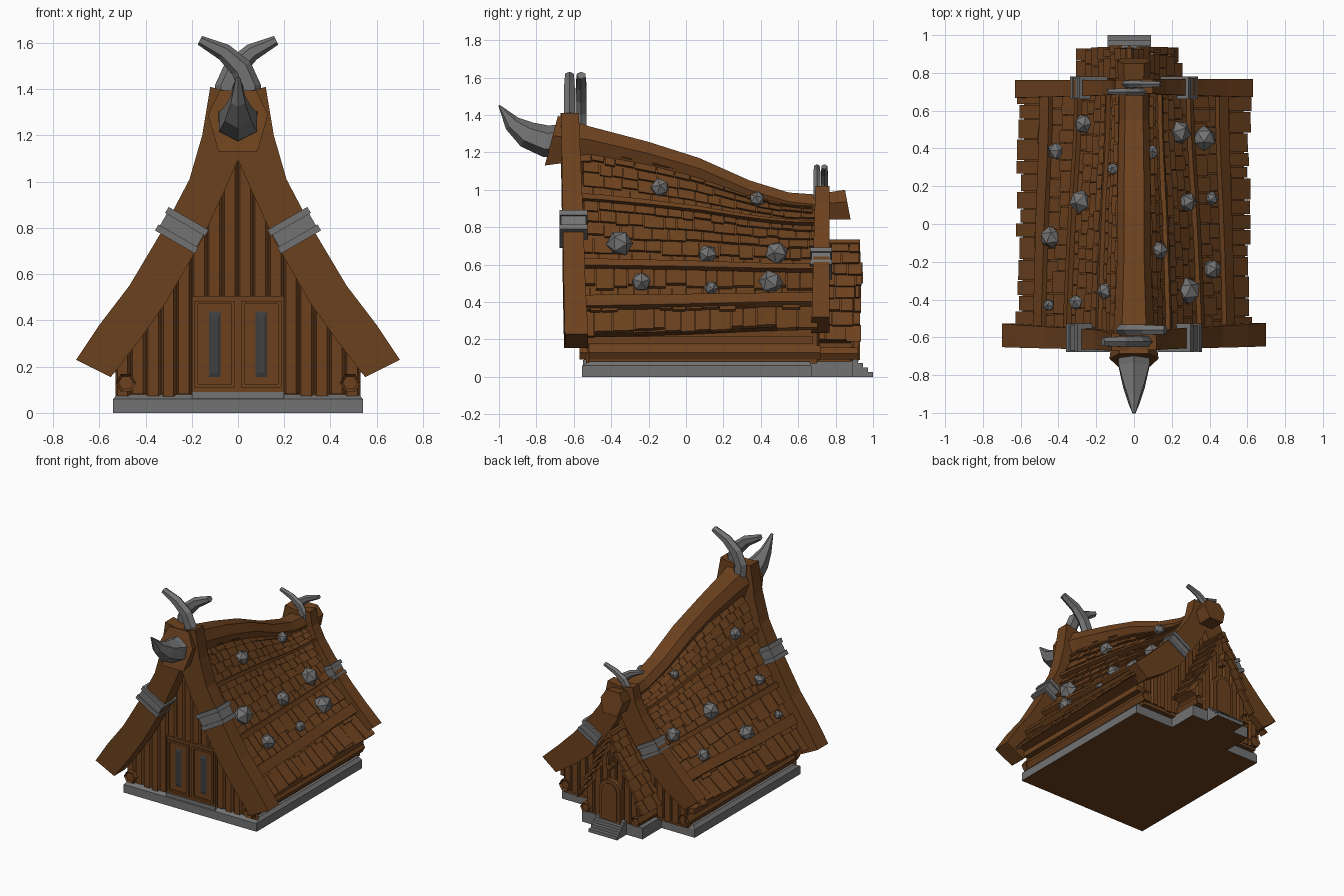
import bpy, bmesh, math, random
from mathutils import Vector

random.seed(4)
old = bpy.data.objects.get("Cube")
if old:
    bpy.data.objects.remove(old, do_unlink=True)


def material(name, colour):
    m = bpy.data.materials.new(name)
    m.use_nodes = True
    m.diffuse_color = (*colour, 1)
    m.node_tree.nodes["Principled BSDF"].inputs["Base Color"].default_value = (*colour, 1)
    return m


WOOD = material("brown_wood", (0.15, 0.053, 0.013))
STONE = material("grey_stone", (0.17, 0.17, 0.17))
IRON = material("dark_iron", (0.05, 0.05, 0.05))


# Every part is a set of lofted solids: rings of points, skinned and capped
def solids(name, parts, mat, under=None, hollow=0):
    bm = bmesh.new()
    for rings in parts:
        rows = [[bm.verts.new(p) for p in ring] for ring in rings]
        n = len(rows[0])
        for a, b in zip(rows, rows[1:]):
            for i in range(n):
                j = (i + 1) % n
                bm.faces.new((a[i], a[j], b[j], b[i]))
        caps = [bm.faces.new(rows[0][::-1]), bm.faces.new(rows[-1])]
        if hollow:
            bmesh.ops.recalc_face_normals(bm, faces=bm.faces)
            bmesh.ops.inset_individual(bm, faces=caps, thickness=hollow, depth=-hollow)
    bmesh.ops.recalc_face_normals(bm, faces=bm.faces)
    if under:
        for f in bm.faces:
            f.material_index = int(f.normal.z < -0.9)
    me = bpy.data.meshes.new(name)
    bm.to_mesh(me)
    bm.free()
    me.materials.append(mat)
    if under:
        me.materials.append(under)
    ob = bpy.data.objects.new(name, me)
    bpy.context.scene.collection.objects.link(ob)
    return ob


def prism(outline, y0, y1):
    return [[(x, y, z) for x, z in outline] for y in (y0, y1)]


def box(x0, x1, y0, y1, z0, z1):
    return prism([(x0, z0), (x1, z0), (x1, z1), (x0, z1)], y0, y1)


def tilted_box(cx, cz, hx, hz, y0, y1, angle):
    c, s = math.cos(angle), math.sin(angle)
    corners = [(-hx, -hz), (hx, -hz), (hx, hz), (-hx, hz)]
    return prism([(cx + a * c - b * s, cz + a * s + b * c) for a, b in corners], y0, y1)


def hexagon(cx, cz, r):
    return [(cx + r * math.cos(k * math.pi / 3), cz + r * math.sin(k * math.pi / 3)) for k in range(6)]


# Tapering horn: one radius across the side vector, another in the plane of the bend
def horn(path, radii, widths, side, sides=6):
    pts, side, rings = [Vector(p) for p in path], Vector(side), []
    for i, p in enumerate(pts):
        t = (pts[min(i + 1, len(pts) - 1)] - pts[max(i - 1, 0)]).normalized()
        n = t.cross(side)
        angles = [2 * math.pi * (k + 0.5) / sides for k in range(sides)]
        rings.append([p + side * widths[i] * math.cos(a) + n * radii[i] * math.sin(a) for a in angles])
    return rings


def lerp(a, b, t):
    return a + (b - a) * t


def sample(table, t):
    i = max(0, min(int(t), len(table) - 2))
    return [lerp(a, b, t - i) for a, b in zip(table[i], table[i + 1])]


# Ridge stations: top y, top z, bottom y, bottom z, half width
RIDGE = [(-.685, 1.395, -.755, 1.13, .13), (-.52, 1.34, -.52, 1.16, .105), (-.2, 1.256, -.2, 1.1, .09),
         (.07, 1.17, .07, 1.03, .09), (.34, 1.05, .34, .92, .085), (.55, .985, .55, .86, .08),
         (.69, .975, .69, .84, .08), (.85, 1.0, .88, .84, .09)]
FRONT = [(.03, 1.27), (.095, 1.12), (.155, .95), (.235, .77), (.345, .56), (.59, .23)]
BACK = [(.03, .94), (.075, .88), (.11, .81), (.178, .7), (.29, .54), (.58, .27)]
PORCH = [(0, .725), (.07, .57), (.15, .4), (.255, .2)]
PORCH_X = -.025


def main_roof(u, y):
    i = max(k for k in range(len(RIDGE) - 1) if k == 0 or RIDGE[k][0] <= y)
    a, b = RIDGE[i], RIDGE[i + 1]
    z = lerp(a[1], b[1], (y - a[0]) / (b[0] - a[0]))
    w = max(0, min(1, (1.34 - z) / .365))
    t = u * (len(FRONT) - 1)
    return Vector([lerp(p, q, w) for p, q in zip(sample(FRONT, t), sample(BACK, t))])


def porch_roof(u, y):
    return Vector(sample(PORCH, u * (len(PORCH) - 1)))


def raised(surface, u, y, h):
    d = surface(min(u + .02, 1), y) - surface(max(u - .02, 0), y)
    return surface(u, y) + Vector((-d.y, d.x)).normalized() * h


def slab(surface, side, cx, u0, u1, ys, h0, h1, thick):
    rings = []
    for y in ys:
        ring = [raised(surface, *q) for q in ((u0, y, h0), (u1, y, h1), (u1, y, h1 - thick), (u0, y, h0 - thick))]
        rings.append([(cx + side * p.x, y, p.y) for p in ring])
    return rings


def shingles(surface, side, cx, rows, y0, y1):
    parts = []
    for r in range(rows):
        y = y0 + random.uniform(-.01, .01)
        while y < y1 - .02:
            end = min(y + random.uniform(.055, .12), y1 + random.uniform(-.01, .01))
            tip = min((r + 1.1) / rows + random.uniform(-.012, .01), 1.02)
            parts.append(slab(surface, side, cx, r / rows, tip, (y, end - .005), .005,
                              random.uniform(.021, .026), .02))
            y = end
    return parts


def body(surface, cx, ys, foot, floor):
    rings = []
    for y in ys:
        half = [tuple(surface(k / 10, y)) for k in range(11)]
        half += [(foot, half[-1][1] - .02), (foot, floor)]
        rings.append([(cx + x, y, z) for x, z in half] + [(cx - x - .001, y, z) for x, z in half[::-1]])
    return rings


# Foundation, porch base and steps
solids("foundation", [
    [[(s * .54, y, z) for s, y in ((-1, -.555), (1, -.555), (1, .67), (-1, .67))] for z in (0, .06)]
    + [[(s * .52, y, .083) for s, y in ((-1, -.515), (1, -.515), (1, .66), (-1, .66))]],
    box(-.2, .2, -.55, -.5, .01, .09),
    box(-.27, .22, .66, .89, 0, .083)], STONE, under=WOOD)
solids("porch_steps", [box(-.14, .09, .87, 1 - .027 * k, 0, .025 * (k + 1)) for k in range(4)],
       STONE, under=WOOD)

# House and porch cores
stations = [lerp(-.52, .7, k / 12) for k in range(13)]
solids("house_body", [body(main_roof, 0, stations, .5, .07)], WOOD)
solids("porch_body", [body(porch_roof, PORCH_X, (.6, .88), .21, .07)], WOOD)

# Shingled roofs with battens
for side, label in ((1, "left"), (-1, "right")):
    solids(label + "_roof_shingles", shingles(main_roof, side, 0, 13, -.555, .7), WOOD)
    solids(label + "_porch_shingles", shingles(porch_roof, side, PORCH_X, 8, .69, .94), WOOD)
    ys = [lerp(-.56, .71, k / 12) for k in range(13)]
    solids(label + "_roof_battens",
           [slab(main_roof, side, 0, u, u + .035, ys, .045, .045, .045) for u in (.38, .75, .89)], WOOD)
solids("porch_ridge", [prism(hexagon(PORCH_X, .715, .022), .7, .93)], WOOD)

# Ridge beam
rings = []
for ty, tz, by, bz, w in RIDGE:
    my, mz = lerp(by, ty, .6), lerp(bz, tz, .6)
    rings.append([(-w * .65, by, bz), (w * .65, by, bz), (w, my, mz),
                  (w * .6, ty, tz), (-w * .6, ty, tz), (-w, my, mz)])
solids("ridge_beam", [rings], WOOD)

# Curved gable beams: outer and inner edge of each
FRONT_BEAM = [(.12, 1.41, -.04, 1.37), (.155, 1.2, -.02, 1.14), (.21, 1.01, .05, .98), (.315, .81, .16, .74),
              (.47, .55, .31, .48), (.6, .38, .43, .31), (.7, .23, .55, .155)]
BACK_BEAM = [(.1, 1.02, -.03, 1.0), (.12, .92, -.02, .86), (.17, .82, .03, .74), (.25, .71, .12, .6),
             (.38, .56, .24, .44), (.5, .44, .36, .34), (.63, .32, .52, .235)]
for label, beam, top, foot in (("front", FRONT_BEAM, (-.67, -.575), (-.65, -.525)),
                               ("back", BACK_BEAM, (.69, .765), (.67, .765))):
    for side, name in ((1, "left"), (-1, "right")):
        rings = []
        for k, (ox, oz, ix, iz) in enumerate(beam):
            y0, y1 = (lerp(a, b, k / 6) + side * .002 for a, b in zip(top, foot))
            rings.append([(side * ox, y0, oz), (side * ix, y0, iz), (side * ix, y1, iz), (side * ox, y1, oz)])
        solids(f"{label}_{name}_gable_beam", [rings], WOOD)

# Metal clamps around the beams
for label, cx, cz, y0, y1, size in (("front", .243, .79, -.669, -.535, 1), ("back", .24, .605, .67, .773, .85)):
    for side, name in ((1, "left"), (-1, "right")):
        a = side * math.radians(30)
        parts = [tilted_box(side * cx, cz, .092 * size, .035 * size, y0, y1, a)]
        for k in (-1, 1):
            parts.append(tilted_box(side * (cx - k * .022 * size), cz + k * .038 * size, .1 * size,
                                    .015 * size, y0 - .008, y1 + .008, a))
        solids(f"{label}_{name}_clamp", parts, STONE)

# Crossed horns on both gables and the prow horn
HORN = [(.045, 1.33), (.05, 1.41), (.015, 1.49), (-.06, 1.56), (-.165, 1.612)]
for label, y, sx, sz, tip in (("front", -.592, 1, 1, 1.615), ("back", .72, .85, .65, 1.125)):
    for side in (1, -1):
        path = [(side * x * sx, y - side * .031 * sz, tip + (z - 1.615) * sz) for x, z in HORN]
        radii = [r * sz for r in (.05, .05, .048, .038, .021)]
        widths = [r * sz for r in (.034, .034, .034, .032, .026)]
        solids(f"{label}_horn_{'right' if side > 0 else 'left'}", [horn(path, radii, widths, (0, 1, 0))], STONE)
solids("prow_horn", [horn([(0, -.66, 1.26), (0, -.75, 1.26), (0, -.85, 1.295), (0, -.93, 1.355), (0, -1, 1.452)],
                          (.09, .085, .072, .045, .004), (.1, .094, .066, .036, .01), (1, 0, 0))], STONE)


# Faceted upright planks on the gables
def planks(surface, cx, y, out, half, count, z0):
    parts, w = [], 2 * half / count
    for k in range(count):
        x, d = -half + (k + .5) * w, random.uniform(.012, .02) * out
        us = [j / 60 for j in range(61)]
        top = max(surface(u, y).y for u in us if surface(u, y).x >= abs(x) or u == 1) - .05
        if top > z0 + .05:
            foot = z0 + random.choice((0, .012, .02))
            section = [(-.5, 0), (-.38, d), (.3, d), (.5, 0)]
            tilt = -math.copysign(w, x) * (1.4 if abs(x) > w / 4 else 0)
            parts.append([[(cx + x + a * w, y + b, z + (a * tilt if z > foot else 0)) for a, b in section]
                          for z in (foot, top)])
    return parts


solids("front_planks", planks(main_roof, 0, -.518, -1, .53, 16, .062), WOOD)
solids("back_planks", planks(main_roof, 0, .695, 1, .5, 16, .075), WOOD)
solids("porch_planks", planks(porch_roof, PORCH_X, .878, 1, .21, 7, .075), WOOD)

# Front double door with raised frames and iron slits
parts = [box(-.2, .2, -.545, -.5, .09, .505)]
slits = []
for c in (-.1, .1):
    for a in (-.08, .08):
        parts.append(box(c + a - .008, c + a + .008, -.557, -.53, .11, .485))
    for z in (.11, .471):
        parts.append(box(c - .08, c + .08, -.556, -.53, z, z + .014))
    slits.append([[(c + s * sx, y, z) for s, z in ((-1, lo), (1, lo), (1, hi), (-1, hi))]
                  for y, sx, lo, hi in ((-.543, .028, .15, .445), (-.551, .014, .175, .415))])
solids("front_doors", parts, WOOD)
solids("door_slits", slits, IRON)


# Arched back door with a small hanging ornament
def arch(w, z0, spring):
    curve = [(w * math.cos(k * math.pi / 8), spring + w * math.sin(k * math.pi / 8)) for k in range(9)]
    return [(PORCH_X + x, z) for x, z in [(w, z0)] + curve + [(-w, z0)]]


solids("porch_door_frame", [prism(arch(.085, .083, .3), .87, .922)], WOOD)
solids("porch_door", [prism(arch(.06, .09, .3), .87, .93)], WOOD)
solids("porch_ornament", [prism(hexagon(PORCH_X, .49, .028), .88, .935),
                          box(PORCH_X - .008, PORCH_X + .008, .88, .945, .5, .56)], WOOD)

# Hexagonal logs along the eaves and porch
solids("eave_logs", [prism(hexagon(s * .485, .13, .044), -.57, .72) for s in (1, -1)], WOOD, hollow=.012)
solids("porch_logs", [prism(hexagon(PORCH_X + s * .205, .125, .036), .66, .92) for s in (1, -1)],
       WOOD, hollow=.01)
solids("side_sills", [box(s * .52 - .025, s * .52 + .025, -.53, .68, .175, .215) for s in (1, -1)], WOOD)

# Boulders resting on the roof: x, y, radius
BOULDERS = [(.09, .38, .043), (.13, -.14, .053), (.285, -.355, .072), (.28, .115, .055), (.37, .455, .068),
            (.41, -.24, .055), (.41, .135, .04), (.24, .485, .065), (-.41, .385, .05), (-.265, .53, .055),
            (-.11, .29, .035), (-.28, .12, .065), (-.44, -.07, .06), (-.45, -.43, .033),
            (-.305, -.415, .042), (-.15, -.355, .048)]
for i, (x, y, r) in enumerate(BOULDERS):
    u = min((k / 100 for k in range(101)), key=lambda t: abs(raised(main_roof, t, y, .025).x - abs(x)))
    bm = bmesh.new()
    bmesh.ops.create_icosphere(bm, subdivisions=1, radius=r)
    me = bpy.data.meshes.new("boulder")
    bm.to_mesh(me)
    bm.free()
    me.materials.append(STONE)
    ob = bpy.data.objects.new(f"boulder_{i + 1}", me)
    ob.location = (x, y, raised(main_roof, u, y, .025).y)
    ob.rotation_euler = [random.uniform(0, 3) for _ in range(3)]
    bpy.context.scene.collection.objects.link(ob)
